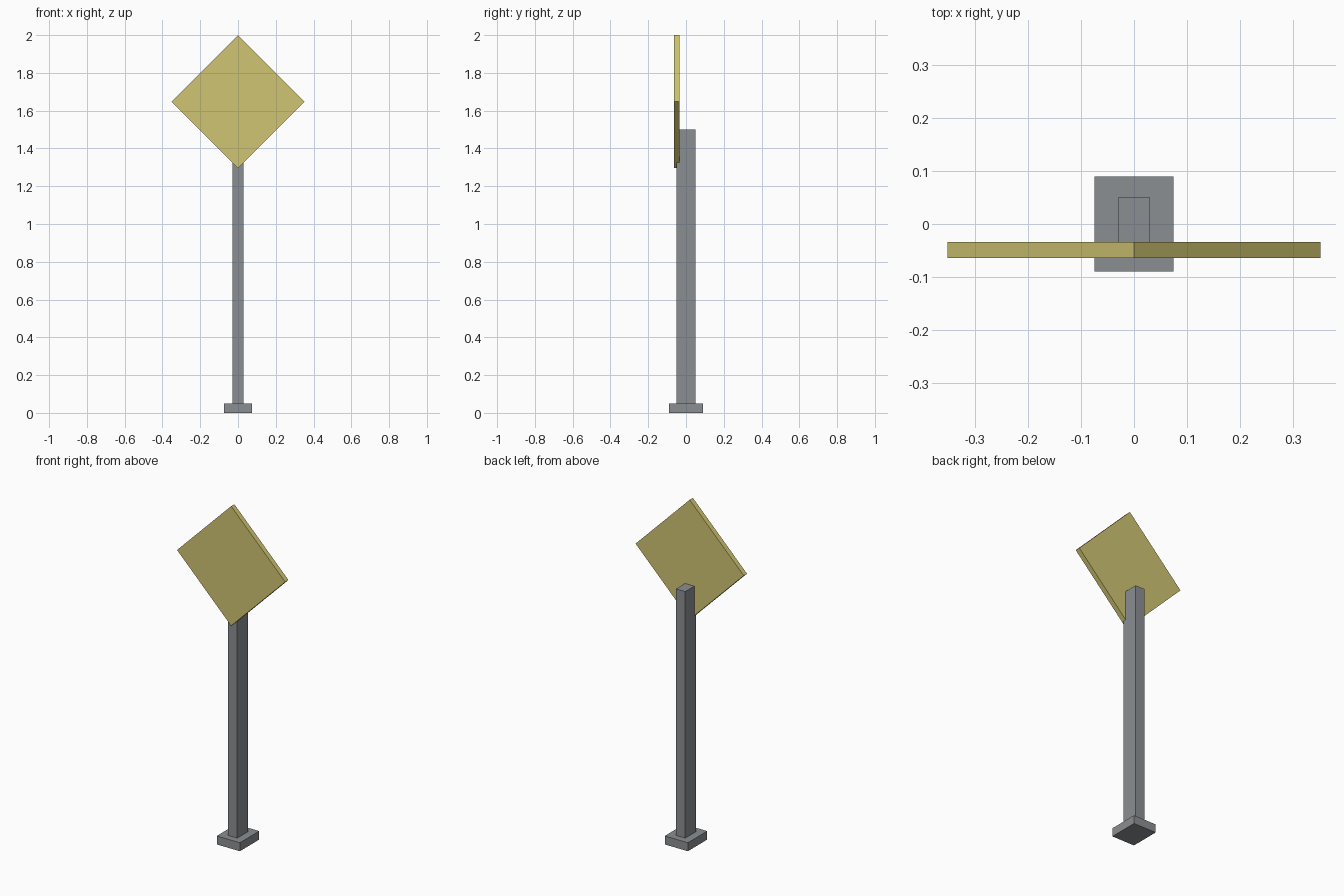
import bpy
from math import radians, sqrt

cube = bpy.data.objects.get("Cube")
if cube:
    bpy.data.objects.remove(cube, do_unlink=True)


def make_material(name, rgb):
    mat = bpy.data.materials.new(name)
    mat.use_nodes = True
    colour = (*rgb, 1.0)
    mat.diffuse_color = colour
    bsdf = next(n for n in mat.node_tree.nodes if n.type == 'BSDF_PRINCIPLED')
    bsdf.inputs["Base Color"].default_value = colour
    return mat


def make_box(name, size, centre, mat, tilt=0.0):
    bpy.ops.mesh.primitive_cube_add(size=1, location=centre)
    obj = bpy.context.object
    obj.name = name
    obj.scale = size
    obj.rotation_euler.y = tilt
    bpy.ops.object.transform_apply(location=False, rotation=True, scale=True)
    obj.data.materials.append(mat)
    return obj


grey = make_material("steel grey", (0.26, 0.275, 0.29))
yellow = make_material("sign yellow", (0.63, 0.56, 0.17))

# Foot block and upright post
make_box("base", (0.15, 0.18, 0.05), (0, 0, 0.025), grey)
make_box("post", (0.06, 0.10, 1.45), (0, 0, 0.775), grey)

# Square panel standing on its corner, let into the front of the post
half_diagonal = 0.352
side = half_diagonal * sqrt(2)
make_box("sign_panel", (side, 0.03, side), (0, -0.049, 2 - half_diagonal),
         yellow, radians(45))
